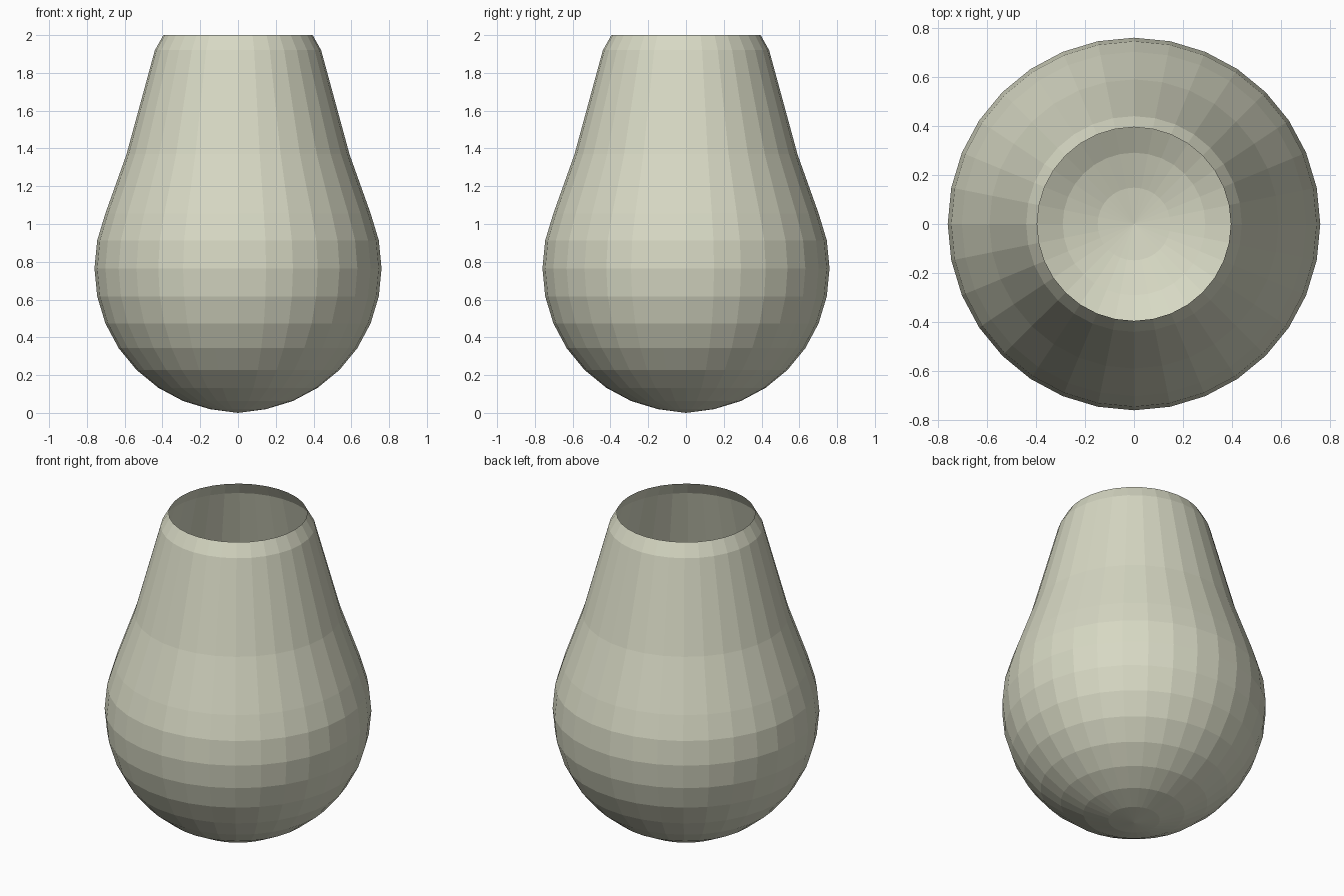
import bpy, bmesh, math

if "Cube" in bpy.data.objects:
    bpy.data.objects.remove(bpy.data.objects["Cube"])

SEG = 32          # sides around the axis
R = 0.76          # radius of the round belly
CZ = 0.765        # height of the belly centre

# Profile (radius, height): spherical belly, then a tapering neck and rim
step = math.pi / 16
profile = [(R * math.sin(i * step), CZ - R * math.cos(i * step)) for i in range(1, 11)]
profile += [(0.59, 1.37), (0.44, 1.92), (0.395, 2.0)]

bm = bmesh.new()
bottom = bm.verts.new((0, 0, 0.0))
rings = [[bm.verts.new((r * math.cos(2 * math.pi * k / SEG),
                        r * math.sin(2 * math.pi * k / SEG), z)) for k in range(SEG)]
         for r, z in profile]

# Bottom fan, then quad bands up to the open mouth
for k in range(SEG):
    n = (k + 1) % SEG
    bm.faces.new((bottom, rings[0][n], rings[0][k]))
    for low, high in zip(rings, rings[1:]):
        bm.faces.new((low[k], low[n], high[n], high[k]))

mesh = bpy.data.meshes.new("vase_body")
bm.to_mesh(mesh)
bm.free()

# Pale clay colour, flat shaded
mat = bpy.data.materials.new("pale clay")
mat.diffuse_color = (0.68, 0.69, 0.55, 1)
mat.use_nodes = True
mat.node_tree.nodes["Principled BSDF"].inputs["Base Color"].default_value = mat.diffuse_color
mesh.materials.append(mat)

vase = bpy.data.objects.new("vase_body", mesh)
bpy.context.collection.objects.link(vase)
